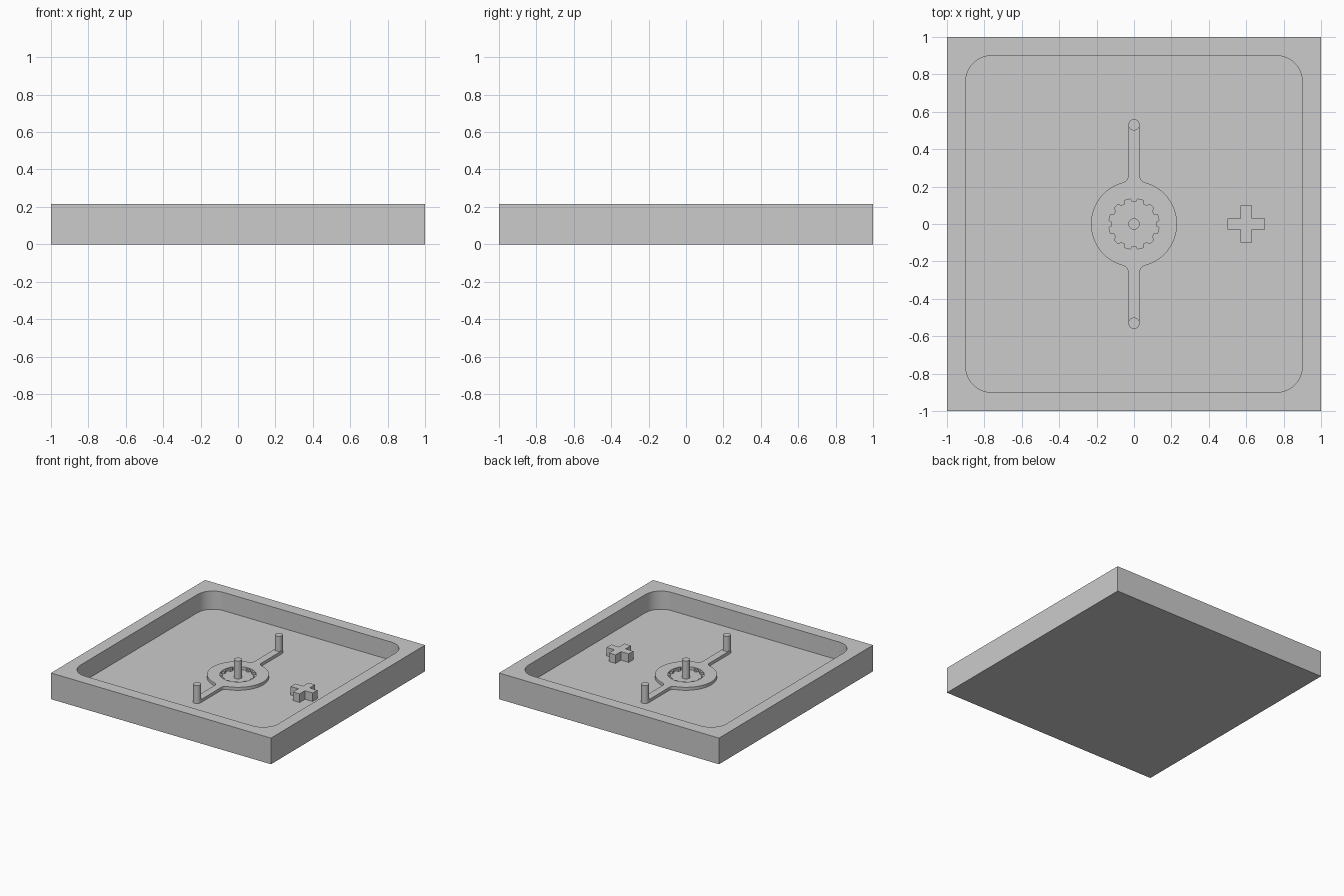
import bpy, bmesh
from math import sin, cos, pi, atan2, sqrt, radians

HEIGHT = 0.215      # rim level
FLOOR = 0.065       # tray floor level
PLATE_TOP = 0.09    # raised plate level
SINK = 0.01         # overlap of fittings into the floor

if "Cube" in bpy.data.objects:
    bpy.data.objects.remove(bpy.data.objects["Cube"], do_unlink=True)

grey = bpy.data.materials.new("plain_grey")
grey.use_nodes = True
colour = (0.6, 0.6, 0.6, 1)
grey.diffuse_color = colour
for node in grey.node_tree.nodes:
    if node.type == 'BSDF_PRINCIPLED':
        node.inputs["Base Color"].default_value = colour


def arc(cx, cy, r, start, end, n):
    """Points along an arc, angles in radians."""
    angles = [start + (end - start) * i / n for i in range(n + 1)]
    return [(cx + r * cos(a), cy + r * sin(a)) for a in angles]


def prisms(name, outlines, z0, z1):
    """One object made of outlines extruded from z0 to z1."""
    bm = bmesh.new()
    for outline in outlines:
        face = bm.faces.new([bm.verts.new((x, y, z0)) for x, y in outline])
        top = bmesh.ops.extrude_face_region(bm, geom=[face], use_keep_orig=True)
        for v in top["geom"]:
            if isinstance(v, bmesh.types.BMVert):
                v.co.z = z1
    bmesh.ops.remove_doubles(bm, verts=bm.verts, dist=1e-5)
    bmesh.ops.recalc_face_normals(bm, faces=bm.faces)
    mesh = bpy.data.meshes.new(name)
    bm.to_mesh(mesh)
    bm.free()
    mesh.materials.append(grey)
    obj = bpy.data.objects.new(name, mesh)
    bpy.context.collection.objects.link(obj)
    return obj


def activate(obj):
    bpy.ops.object.select_all(action='DESELECT')
    obj.select_set(True)
    bpy.context.view_layer.objects.active = obj


def cut(obj, cutter):
    """Subtract the cutter and delete it."""
    mod = obj.modifiers.new("cut", 'BOOLEAN')
    mod.operation = 'DIFFERENCE'
    mod.solver = 'EXACT'
    mod.object = cutter
    activate(obj)
    bpy.ops.object.modifier_apply(modifier=mod.name)
    bpy.data.objects.remove(cutter, do_unlink=True)


def smooth(obj):
    activate(obj)
    bpy.ops.object.shade_smooth_by_angle(angle=radians(30))


def circle(x, y, r, n):
    return arc(x, y, r, 0, 2 * pi, n)[:-1]


# Square tray with a round-cornered hollow
tray = prisms("tray", [[(-1, -1), (1, -1), (1, 1), (-1, 1)]], 0, HEIGHT)
half, corner = 0.9, 0.14
hollow = []
for i, (sx, sy) in enumerate([(1, 1), (-1, 1), (-1, -1), (1, -1)]):
    c = half - corner
    hollow += arc(sx * c, sy * c, corner, i * pi / 2, (i + 1) * pi / 2, 12)
cut(tray, prisms("hollow_cutter", [hollow], FLOOR, HEIGHT + 0.1))
smooth(tray)

# Raised plate: disc with two filleted arms
disc_r, arm_w, fillet, arm_end = 0.23, 0.03, 0.04, 0.53
fx = arm_w + fillet
fy = sqrt((disc_r + fillet) ** 2 - fx ** 2)
meet = atan2(fy, fx)
quarter = (arc(0, 0, disc_r, 0, meet, 20)
           + arc(fx, fy, fillet, meet + pi, pi, 8)
           + arc(0, arm_end, arm_w, 0, pi / 2, 8))
upper = quarter + [(-x, y) for x, y in reversed(quarter[:-1])]
outline = upper[:-1] + [(-x, -y) for x, y in upper[:-1]]
plate = prisms("raised_plate", [outline], FLOOR - SINK, PLATE_TOP)
hole_r = 0.135
cut(plate, prisms("hole_cutter", [circle(0, 0, hole_r, 48)], FLOOR - 0.1, HEIGHT))
smooth(plate)

# Ring of small teeth inside the plate's hole
teeth = []
for i in range(12):
    a = i * pi / 6
    teeth.append(arc(0, 0, hole_r + 0.003, a - 0.15, a + 0.15, 4)
                 + arc(0, 0, hole_r - 0.018, a + 0.09, a - 0.09, 4))
prisms("hole_teeth", teeth, FLOOR - SINK, PLATE_TOP - 0.005)

# Three upright pins
for name, y in (("centre_pin", 0), ("front_pin", -arm_end), ("back_pin", arm_end)):
    smooth(prisms(name, [circle(0, y, arm_w, 32)], FLOOR - SINK, HEIGHT - 0.002))

# Cross-shaped block
cx, long, short = 0.6, 0.1, 0.03
arm = [(long, -short), (long, short), (short, short)]
cross = []
for i in range(4):
    c, s = cos(i * pi / 2), sin(i * pi / 2)
    cross += [(cx + x * c - y * s, x * s + y * c) for x, y in arm]
prisms("cross_block", [cross], FLOOR - SINK, 0.135)
